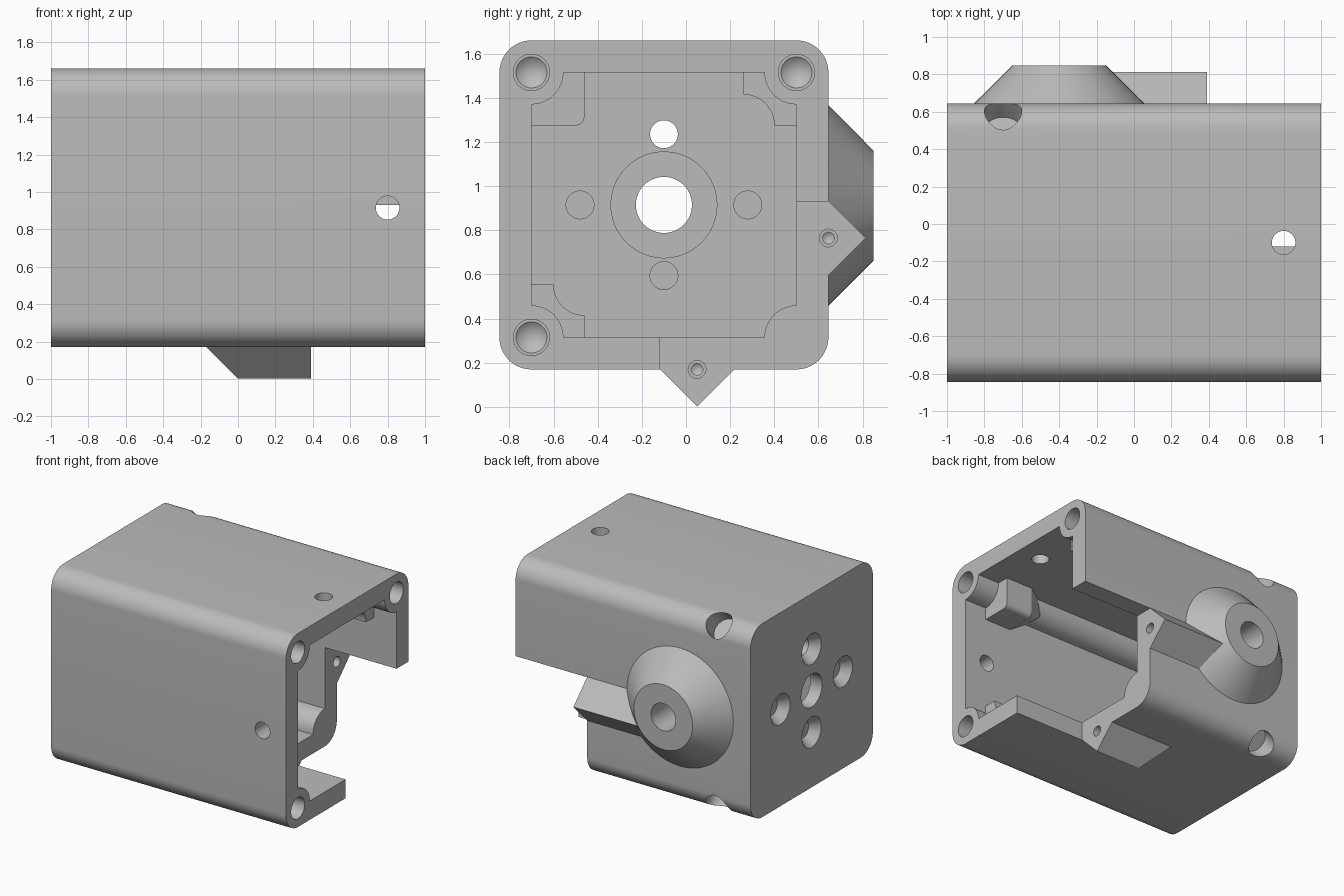
import bpy, bmesh, math
from mathutils import Vector

if "Cube" in bpy.data.objects:
    bpy.data.objects.remove(bpy.data.objects["Cube"], do_unlink=True)

grey = bpy.data.materials.new("plain grey")
grey.use_nodes = True
grey.diffuse_color = (0.5, 0.5, 0.5, 1)
grey.node_tree.nodes["Principled BSDF"].inputs["Base Color"].default_value = (0.5, 0.5, 0.5, 1)

# Main measures: section centre, half widths and corner radius
CY, CZ, OUT, IN, R = -0.1, 0.915, 0.745, 0.6, 0.145
FLOOR, STEP = -0.85, 0.39


def finish(name, bm):
    bmesh.ops.recalc_face_normals(bm, faces=bm.faces)
    mesh = bpy.data.meshes.new(name)
    bm.to_mesh(mesh)
    bm.free()
    mesh.materials.append(grey)
    obj = bpy.data.objects.new(name, mesh)
    bpy.context.collection.objects.link(obj)
    return obj


def loft(name, rings):
    """Closed solid through matching rings of 3D points."""
    bm = bmesh.new()
    loops = [[bm.verts.new(p) for p in ring] for ring in rings]
    n = len(loops[0])
    for a, b in zip(loops, loops[1:]):
        for i in range(n):
            bm.faces.new((a[i], a[(i + 1) % n], b[(i + 1) % n], b[i]))
    bm.faces.new(loops[0])
    bm.faces.new(loops[-1])
    return finish(name, bm)


def prism(name, profile, x0, x1):
    return loft(name, [[(x, y, z) for y, z in profile] for x in (x0, x1)])


def rod(name, start, end, r1, r2=None):
    """Cylinder or cone between two points."""
    start, end = Vector(start), Vector(end)
    axis = end - start
    bm = bmesh.new()
    bmesh.ops.create_cone(bm, cap_ends=True, segments=48, radius1=r1,
                          radius2=r1 if r2 is None else r2, depth=axis.length)
    bm.transform(axis.to_track_quat("Z", "Y").to_matrix().to_4x4())
    bmesh.ops.translate(bm, vec=(start + end) / 2, verts=bm.verts)
    return finish(name, bm)


def arc(cy, cz, r, a0, a1, steps=12):
    angles = [math.radians(a0 + (a1 - a0) * i / steps) for i in range(steps + 1)]
    return [(cy + r * math.cos(a), cz + r * math.sin(a)) for a in angles]


def combine(body, tool, operation):
    mod = body.modifiers.new("combine", "BOOLEAN")
    mod.operation, mod.solver, mod.object = operation, "EXACT", tool
    bpy.context.view_layer.objects.active = body
    bpy.ops.object.modifier_apply(modifier=mod.name)
    bpy.data.objects.remove(tool, do_unlink=True)


def add(tool):
    combine(housing, tool, "UNION")


def cut(tool):
    combine(housing, tool, "DIFFERENCE")


# Rounded outer housing, and a cavity that leaves round corner posts
corners = [(1, 1, 0), (-1, 1, 90), (-1, -1, 180), (1, -1, 270)]
outer, inner = [], []
for sy, sz, a in corners:
    outer += arc(CY + sy * (OUT - R), CZ + sz * (OUT - R), R, a, a + 90)
    inner += arc(CY + sy * IN, CZ + sz * IN, R, a + 270, a + 180)
housing = prism("housing", outer, -1, 1)
cut(prism("cavity", inner, FLOOR, 1.1))

# Corner blocks that taper back into the posts
S = 0.24
scooped = [(-0.02, -0.02), (S, -0.02), (S, 0.1)] + arc(S, S, 0.14, 270, 180) + [(-0.02, S)]
square = [(-0.02, -0.02), (S, -0.02)] + arc(S - 0.04, S - 0.04, 0.04, 0, 90) + [(-0.02, S)]
for sy, sz, shape in ((-1, 1, square), (1, 1, scooped), (-1, -1, scooped)):
    add(loft("corner_block", [
        [(x, CY + sy * (IN - u * k), CZ + sz * (IN - v * k)) for u, v in shape]
        for x, k in ((0.4, 0.5), (0.58, 1), (0.81, 1))]))

# Stepped opening through the back and bottom walls
cut(prism("opening", [(-0.12, -0.2), (1, -0.2), (1, 0.93), (-0.12, 0.93)], STEP, 1.2))

# Pointed lugs under the bottom wall and behind the back wall
W = 0.168
for origin, out, side, shift in (((0.05, 0.17), (0, -1), (1, 0), 0),
                                 ((0.645, 0.765), (1, 0), (0, 1), -0.25)):
    def place(x, o, s):
        return (x, origin[0] + out[0] * o + side[0] * s, origin[1] + out[1] * o + side[1] * s)
    tri = [(-0.05, -W), (0, -W), (W, 0), (0, W), (-0.05, W)]
    add(loft("lug", [[place(-W + max(o, 0) + shift, o, s) for o, s in tri],
                     [place(STEP, o, s) for o, s in tri]]))
    y, z = origin
    cut(rod("lug_hole", (0.12, y, z), (STEP + 0.1, y, z), 0.04))
    cut(rod("lug_hole_tip", (0.1, y, z), (0.13, y, z), 0, 0.04))

# Conical boss on the back wall with its bore
add(rod("boss", (-0.4, 0.645, CZ - 0.003), (-0.4, 0.848, CZ - 0.003), 0.455, 0.25))
add(rod("boss_root", (-0.4, 0.55, CZ - 0.003), (-0.4, 0.66, CZ - 0.003), 0.3))
cut(rod("boss_bore", (-0.4, 0.3, CZ - 0.003), (-0.4, 1, CZ - 0.003), 0.105))

# Screw holes in the three full posts
for sy, sz in ((-1, 1), (1, 1), (-1, -1)):
    y, z = CY + sy * IN, CZ + sz * IN
    cut(rod("post_hole", (0.4, y, z), (1.1, y, z), 0.082))
    cut(rod("post_hole_tip", (0.34, y, z), (0.41, y, z), 0, 0.082))

# Angled holes across the two back edges
for sz in (1, -1):
    y, z = CY + IN, CZ + sz * IN
    cut(rod("edge_hole", (-0.7, y, z), (-0.7, y + 0.3, z + sz * 0.3), 0.1))

# End wall: shaft hole, shallow round recess and countersunk holes
cut(rod("shaft_hole", (-1.1, CY, CZ), (-0.7, CY, CZ), 0.127))
cut(rod("shaft_recess", (FLOOR - 0.05, CY, CZ), (-0.7, CY, CZ), 0.24))
for dy, dz in ((0.38, 0), (-0.38, 0), (0, 0.32), (0, -0.32)):
    y, z = CY + dy, CZ + dz
    cut(rod("screw_hole", (-1.1, y, z), (-0.7, y, z), 0.063))
    cut(rod("countersink", (-1.01, y, z), (-0.93, y, z), 0.125, 0.063))

# Small holes through the top and front walls
cut(rod("top_hole", (0.8, CY, 1.4), (0.8, CY, 1.8), 0.063))
cut(rod("front_hole", (0.8, -1, CZ), (0.8, -0.6, CZ), 0.063))

# Smooth curves, sharp edges
bpy.ops.object.select_all(action="DESELECT")
housing.select_set(True)
bpy.context.view_layer.objects.active = housing
bpy.ops.object.shade_smooth_by_angle(angle=math.radians(30))
